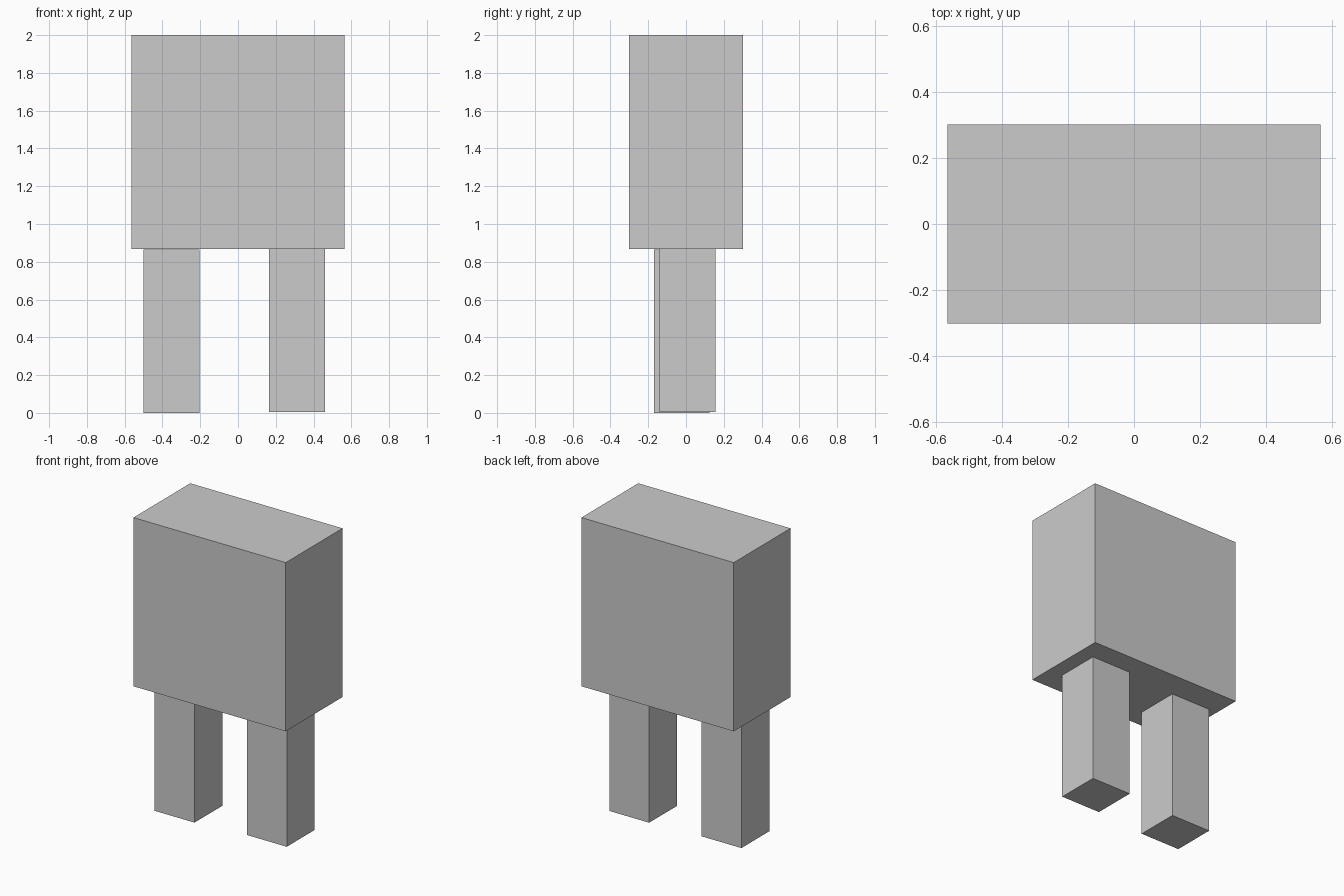
import bpy

if "Cube" in bpy.data.objects:
    bpy.data.objects.remove(bpy.data.objects["Cube"])


def box(name, x, y, z):
    """Add a box spanning the given (min, max) ranges."""
    spans = (x, y, z)
    bpy.ops.mesh.primitive_cube_add(size=1, location=[(a + b) / 2 for a, b in spans])
    obj = bpy.context.object
    obj.name = name
    obj.scale = [b - a for a, b in spans]
    bpy.ops.object.transform_apply(location=False, rotation=False, scale=True)
    return obj


# Main block
box("body", (-0.565, 0.565), (-0.301, 0.301), (0.868, 2.0))

# Two square legs, slightly offset from each other
LEG_WIDTH, LEG_HEIGHT = 0.295, 0.864
for name, x, y, z in (("left_leg", -0.499, -0.17, 0.0),
                      ("right_leg", 0.165, -0.14, 0.004)):
    box(name, (x, x + LEG_WIDTH), (y, y + LEG_WIDTH), (z, z + LEG_HEIGHT))
